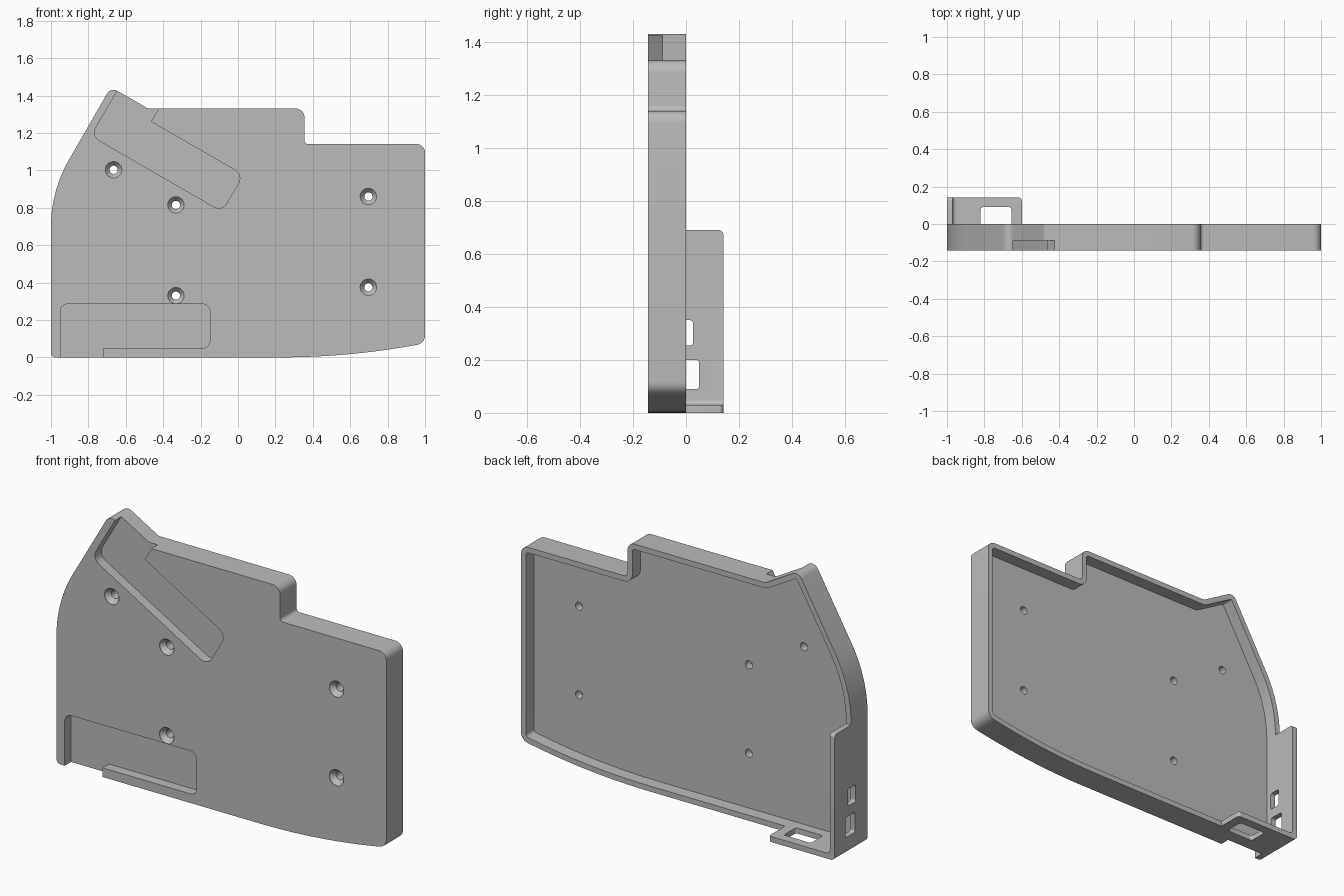
import bpy, bmesh, math
from mathutils import Vector

if "Cube" in bpy.data.objects:
    bpy.data.objects.remove(bpy.data.objects["Cube"], do_unlink=True)

FRONT, FLOOR, RECESS, BACK = -0.143, -0.07, -0.088, 0.141
WALL = 0.03

grey = bpy.data.materials.new("plain grey")
grey.use_nodes = True
grey.diffuse_color = (0.5, 0.5, 0.5, 1)
grey.node_tree.nodes["Principled BSDF"].inputs["Base Color"].default_value = (0.5, 0.5, 0.5, 1)


def neighbours(pts, i):
    p = Vector(pts[i][:2])
    a = (p - Vector(pts[i - 1][:2])).normalized()
    b = (Vector(pts[(i + 1) % len(pts)][:2]) - p).normalized()
    return p, a, b, math.atan2(a.x * b.y - a.y * b.x, a.dot(b))


def rounded(pts):
    """Corners (u, v, radius), counter-clockwise, to a filleted outline."""
    out = []
    for i, (_, _, r) in enumerate(pts):
        p, a, b, turn = neighbours(pts, i)
        if r <= 0 or abs(turn) < 0.001:
            out.append(p)
            continue
        start = p - a * r * math.tan(abs(turn) / 2)
        side = math.copysign(1, turn)
        centre = start + Vector((-a.y, a.x)) * r * side
        steps = 16 if r > 0.3 else 8
        for k in range(steps + 1):
            t = turn * k / steps
            d = start - centre
            c, s = math.cos(t), math.sin(t)
            out.append(centre + Vector((d.x * c - d.y * s, d.x * s + d.y * c)))
    return out


def inset(pts, t):
    """Move every side of a counter-clockwise outline inward."""
    out = []
    for i, (_, _, r) in enumerate(pts):
        p, a, b, turn = neighbours(pts, i)
        na, nb = Vector((-a.y, a.x)), Vector((-b.y, b.x))
        q = p + (na + nb) * t / (1 + na.dot(nb))
        out.append((q.x, q.y, max(r - math.copysign(t, turn), 0)))
    return out


def finish(name, bm):
    bmesh.ops.recalc_face_normals(bm, faces=bm.faces)
    mesh = bpy.data.meshes.new(name)
    bm.to_mesh(mesh)
    bm.free()
    mesh.materials.append(grey)
    ob = bpy.data.objects.new(name, mesh)
    bpy.context.collection.objects.link(ob)
    return ob


def loft(rings):
    bm = bmesh.new()
    loops = [[bm.verts.new(p) for p in ring] for ring in rings]
    n = len(loops[0])
    for lo, hi in zip(loops, loops[1:]):
        for i in range(n):
            j = (i + 1) % n
            bm.faces.new((lo[i], lo[j], hi[j], hi[i]))
    bm.faces.new(loops[0])
    bm.faces.new(loops[-1])
    return bm


def prism(pts, d0, d1, axis="y"):
    place = {"x": lambda u, v, d: (d, u, v),
             "y": lambda u, v, d: (u, d, v),
             "z": lambda u, v, d: (u, v, d)}[axis]
    outline = rounded(pts)
    return loft([[place(p.x, p.y, d) for p in outline] for d in (d0, d1)])


def box_slot(u0, u1, v0, v1, r, d0, d1, axis):
    corners = [(u0, v0, r), (u1, v0, r), (u1, v1, r), (u0, v1, r)]
    return finish("slot_cutter", prism(corners, d0, d1, axis))


def cut(ob, cutters):
    for c in cutters:
        c.hide_render = True
        mod = ob.modifiers.new("cut", "BOOLEAN")
        mod.operation, mod.solver, mod.object = "DIFFERENCE", "EXACT", c
    graph = bpy.context.evaluated_depsgraph_get()
    mesh = bpy.data.meshes.new_from_object(ob.evaluated_get(graph))
    ob.modifiers.clear()
    ob.data = mesh


# Cover outline, counter-clockwise from the lower left corner
outline = [(-1, 0, 0.025), (0.59, 0, 4.0), (1, 0.075, 0.05), (1, 1.14, 0.045),
           (0.355, 1.14, 0.02), (0.355, 1.33, 0.045), (-0.48, 1.33, 0.03),
           (-0.68, 1.445, 0.04), (-1, 0.89, 0.72)]
cover = finish("cover_panel", prism(outline, FRONT, 0))

# Hollow back, leaving a rim
hollow = finish("hollow_cutter", prism(inset(outline, WALL), FLOOR, 0.1))

# Slanted front recess, open at the top edge
slanted = finish("slanted_recess_cutter", prism(
    [(-0.785, 1.184, 0.05), (-0.085, 0.78, 0.05), (0.028, 0.976, 0.05),
     (-0.465, 1.26, 0), (-0.39, 1.39, 0), (-0.565, 1.565, 0)], -0.3, RECESS))

# Lower front recess, open at the bottom left, with a lip
lower = finish("lower_recess_cutter", prism(
    [(-0.95, -0.1, 0), (-0.72, -0.1, 0), (-0.72, 0.05, 0), (-0.15, 0.05, 0.04),
     (-0.15, 0.285, 0.04), (-0.95, 0.285, 0.04)], -0.3, RECESS))

# Countersunk screw holes
screws = []
for x, z in [(-0.665, 1.003), (-0.332, 0.815), (0.697, 0.86), (-0.332, 0.33), (0.697, 0.375)]:
    profile = [(0.044, -0.2), (0.044, FRONT + 0.002), (0.022, -0.115), (0.022, 0.02)]
    rings = [[(x + r * math.cos(k * math.tau / 32), y, z + r * math.sin(k * math.tau / 32))
              for k in range(32)] for r, y in profile]
    screws.append(finish("screw_hole_cutter", loft(rings)))

# Side slots through the wall and the flange
side_slots = [box_slot(-0.035, 0.05, 0.09, 0.2, 0.012, -1.1, -0.9, "x"),
              box_slot(-0.04, 0.027, 0.255, 0.35, 0.012, -1.1, -0.9, "x")]
tab_slot = box_slot(-0.82, -0.655, -0.015, 0.09, 0.015, -0.1, 0.1, "z")

# L-shaped flange behind the lower corner
bm = prism([(-1, 0, 0.025), (-0.6, 0, 0), (-0.6, WALL, 0), (-1 + WALL, WALL, 0.02),
            (-1 + WALL, 0.69, 0), (-1, 0.69, 0)], 0, BACK)
ends = [e for e in bm.edges
        if all(v.co.y > 0.1 and (v.co.z > 0.68 or v.co.x > -0.61) for v in e.verts)]
bmesh.ops.bevel(bm, geom=ends, offset=0.018, segments=6, profile=0.5, affect="EDGES")
flange = finish("corner_flange", bm)

cut(cover, [hollow, slanted, lower, tab_slot] + screws + side_slots)
cut(flange, side_slots + [tab_slot])
for c in [hollow, slanted, lower, tab_slot] + screws + side_slots:
    bpy.data.objects.remove(c, do_unlink=True)

# Smooth curved walls, sharp edges
bpy.ops.object.select_all(action="DESELECT")
for ob in (cover, flange):
    ob.select_set(True)
    bpy.context.view_layer.objects.active = ob
bpy.ops.object.shade_smooth_by_angle(angle=math.radians(30))
